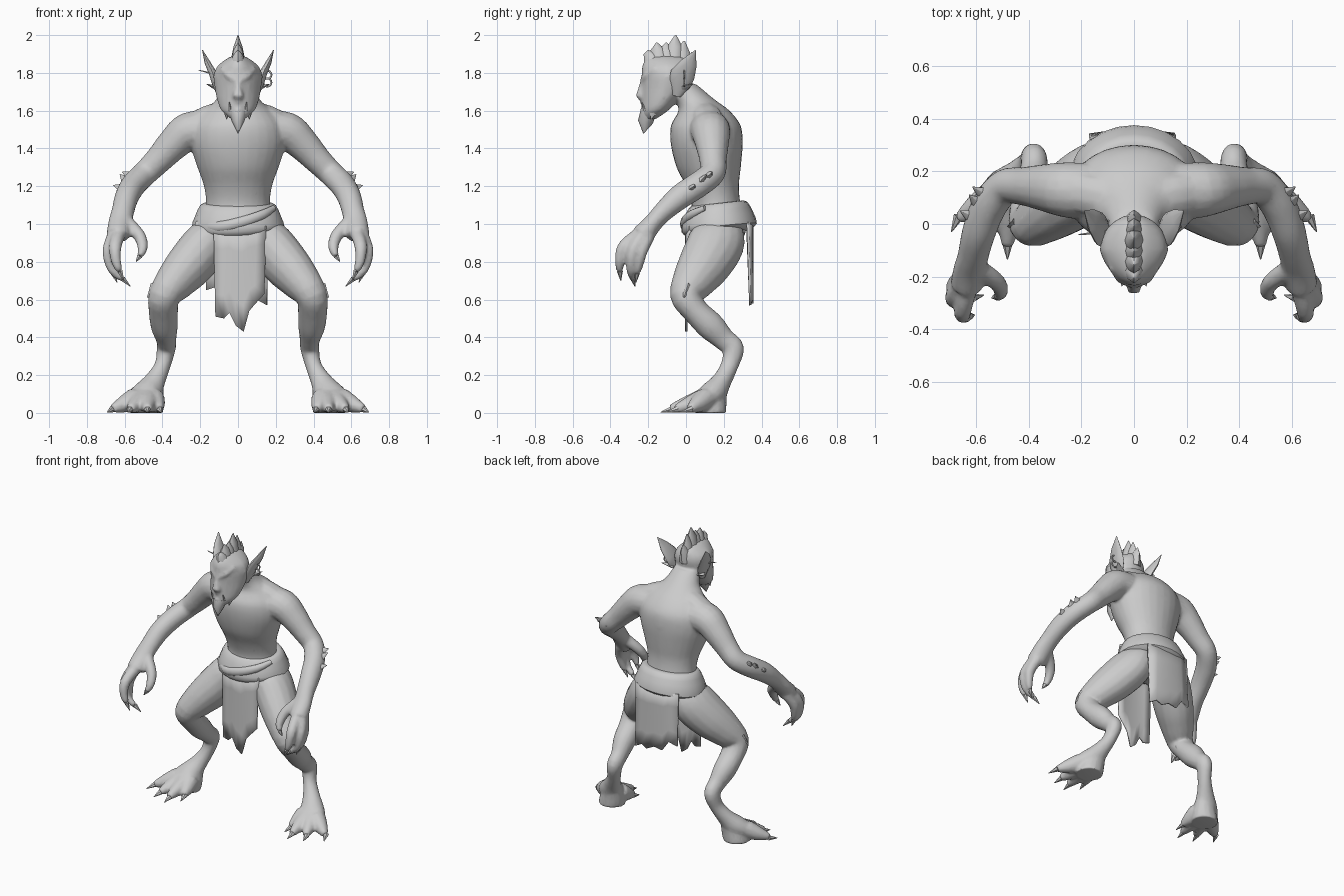
import bpy, bmesh, math
from mathutils import Vector

default = bpy.data.objects.get("Cube")
if default:
    bpy.data.objects.remove(default, do_unlink=True)

# One plain colour for the whole figure
grey = bpy.data.materials.new("plain grey")
grey.use_nodes = True
grey.diffuse_color = (0.6, 0.6, 0.6, 1)
for node in grey.node_tree.nodes:
    if node.type == 'BSDF_PRINCIPLED':
        node.inputs["Base Color"].default_value = grey.diffuse_color
        node.inputs["Roughness"].default_value = 0.8

X, Y = Vector((1, 0, 0)), Vector((0, 1, 0))


def refine(rings, steps):
    """Smooth in-between rings along the path."""
    result = []
    last = len(rings) - 1
    for i in range(last):
        a, b, c, d = (rings[min(max(j, 0), last)] for j in range(i - 1, i + 3))
        for s in range(steps):
            t = s / steps
            result.append([q + t / 2 * (r - p + t * (2 * p - 5 * q + 4 * r - w + t * (3 * (q - r) + w - p)))
                           for p, q, r, w in zip(a, b, c, d)])
    return result + [rings[-1]]


def loft(bm, rings, sides=10, ref=X, flat=False, sign=1, steps=1):
    """Closed tube through rings of (x, y, z, width, depth)."""
    rings = refine(rings, steps)
    centres = [Vector(r[:3]) for r in rings]
    loops = []
    for i, ring in enumerate(rings):
        along = centres[min(i + 1, len(rings) - 1)] - centres[max(i - 1, 0)]
        along = Vector((0, 0, 1)) if flat else along.normalized()
        side = (ref - along * ref.dot(along)).normalized()
        other = along.cross(side)
        loop = []
        for k in range(sides):
            a = math.tau * k / sides
            p = centres[i] + side * ring[3] * math.cos(a) + other * ring[4] * math.sin(a)
            loop.append(bm.verts.new((p.x * sign, p.y, max(p.z, 0))))
        loops.append(loop)
    for low, high in zip(loops, loops[1:]):
        for k in range(sides):
            n = (k + 1) % sides
            bm.faces.new((low[k], low[n], high[n], high[k]))
    bm.faces.new(loops[0])
    bm.faces.new(loops[-1])


def both(bm, rings, **options):
    """The same tube on the left and on the right."""
    for sign in (1, -1):
        loft(bm, rings, sign=sign, **options)


def column(rows):
    """Rows of (z, y, width, depth) as rings on the centre line."""
    return [(0, y, z, w, d) for z, y, w, d in rows]


def finger(points, radii):
    """Rings of a round tube from points and radii."""
    return [(*p, r, r) for p, r in zip(points, radii)]


def spike(base, tip, width, depth):
    """Rings of a sharp spike."""
    return [(*base, width, depth), (*tip, .002, .002)]


def finish(name, bm, angle=50):
    bmesh.ops.recalc_face_normals(bm, faces=bm.faces)
    mesh = bpy.data.meshes.new(name)
    bm.to_mesh(mesh)
    bm.free()
    mesh.materials.append(grey)
    obj = bpy.data.objects.new(name, mesh)
    bpy.context.collection.objects.link(obj)
    bpy.ops.object.select_all(action='DESELECT')
    obj.select_set(True)
    bpy.context.view_layer.objects.active = obj
    bpy.ops.object.shade_smooth_by_angle(angle=math.radians(angle))
    return obj


# Skull, wedge-shaped towards the face
body = bmesh.new()
skull = column([
    (1.555, -.195, .045, .035), (1.6, -.165, .1, .07), (1.66, -.135, .118, .1),
    (1.72, -.11, .125, .125), (1.78, -.1, .13, .135), (1.83, -.1, .114, .133),
    (1.87, -.1, .068, .115), (1.89, -.105, .03, .07)])
loft(body, skull, sides=20, flat=True, steps=3)
for v in body.verts:
    v.co.x *= 1 - 2 * max(-.1 - v.co.y, 0)

# Torso
torso = column([
    (.9, .17, .13, .12), (.98, .17, .19, .15), (1.1, .16, .17, .13),
    (1.2, .14, .18, .14), (1.3, .12, .215, .17), (1.42, .11, .25, .19),
    (1.52, .105, .24, .185), (1.6, .095, .18, .135), (1.66, .045, .115, .105),
    (1.74, -.03, .085, .085)])
loft(body, torso, sides=28, flat=True, steps=4)

# Nose, lips, eyes, brows and cheeks
loft(body, [(0, -.22, 1.79, .015, .015), (0, -.235, 1.72, .018, .018), (0, -.248, 1.68, .03, .02),
            (0, -.225, 1.655, .02, .015)])
for height, reach in ((1.592, -.235), (1.64, -.23)):
    loft(body, [(-.055, -.195, height, .012, .012), (0, reach, height + .005, .016, .012),
                (.055, -.195, height, .012, .012)], ref=Y)
both(body, finger([(.03, -.215, 1.735), (.055, -.2, 1.742), (.08, -.165, 1.755)], (.008, .014, .008)), ref=Y)
both(body, finger([(.012, -.23, 1.76), (.05, -.21, 1.785), (.09, -.16, 1.825)], (.014, .018, .012)), ref=Y)
both(body, finger([(.03, -.205, 1.68), (.06, -.18, 1.7), (.1, -.13, 1.72)], (.018, .022, .015)), ref=Y)

# Shoulders and arms
both(body, [(.04, .09, 1.61, .07, .05), (.16, .11, 1.575, .08, .055), (.27, .13, 1.51, .08, .06)],
     ref=Y, steps=3)
arm = [
    (.14, .12, 1.5, .11, .1), (.26, .13, 1.49, .105, .102), (.34, .138, 1.425, .09, .088),
    (.42, .143, 1.34, .073, .074), (.49, .14, 1.27, .068, .067), (.55, .068, 1.21, .069, .067),
    (.588, -.03, 1.145, .066, .064), (.61, -.12, 1.065, .054, .06),
    (.622, -.17, 1.01, .05, .064), (.635, -.23, .94, .06, .062)]
both(body, arm, sides=16, ref=Y, steps=4)

# Thumb and three hooked fingers
digits = [
    [(.59, -.17, 1.01), (.52, -.22, .935), (.505, -.26, .87), (.52, -.275, .83)],
    [(.63, -.24, .95), (.65, -.33, .88), (.645, -.35, .8), (.625, -.35, .75)],
    [(.65, -.22, .95), (.685, -.28, .86), (.665, -.29, .76), (.61, -.28, .71)],
    [(.65, -.2, .94), (.68, -.235, .86), (.675, -.25, .79), (.66, -.26, .74)]]
for points in digits:
    both(body, finger(points, (.038, .034, .027, .018)), ref=Y, steps=3)

# Legs with a raised hock
leg = [
    (.1, .17, .98, .1, .13), (.16, .16, .9, .125, .15), (.25, .1, .79, .125, .14),
    (.33, .04, .7, .107, .115), (.39, 0, .62, .085, .085), (.395, .05, .54, .078, .07),
    (.39, .13, .46, .072, .075), (.38, .2, .39, .054, .06), (.38, .25, .34, .05, .058),
    (.4, .23, .25, .043, .047), (.44, .19, .17, .057, .052), (.48, .14, .1, .085, .07),
    (.5, .08, .06, .115, .055)]
both(body, leg, sides=16, steps=4)

# Heels and splayed toes
both(body, [(.45, .17, .14, .055, .05), (.475, .14, .05, .085, .075), (.485, .13, 0, .09, .085)],
     sides=14, flat=True)
toes = [(.415, -.01), (.48, -.085), (.57, -.055), (.665, .02)]
for x, y in toes:
    start = (.48 + (x - .5) * .4, .1, .075)
    middle = ((start[0] + x) / 2, (start[1] + y) / 2, .045)
    both(body, finger([start, middle, (x, y, .022)], (.06, .047, .022)), steps=2)

skin = finish("body", body)
remesh = skin.modifiers.new("fuse", 'REMESH')
remesh.mode = 'VOXEL'
remesh.voxel_size = .01
remesh.use_smooth_shade = True
soften = skin.modifiers.new("soften", 'SMOOTH')
soften.factor = .5
soften.iterations = 5
reduce = skin.modifiers.new("reduce", 'DECIMATE')
reduce.ratio = .3

# Claws on the fingers and toes
claws = bmesh.new()
for points, tip in zip(digits, [(.54, -.28, .8), (.605, -.345, .7), (.57, -.27, .67), (.64, -.265, .69)]):
    both(claws, spike(points[-1], tip, .016, .016), ref=Y, sides=6)
for x, y in toes:
    both(claws, spike((x, y + .01, .02), (x + (x - .48) * .15, y - .05, .003), .02, .018), sides=6)
finish("claws", claws)

# Fins on the elbows and small spurs on the knees
spurs = bmesh.new()
for base, tip in [((.54, .1, 1.24), (.612, .14, 1.275)), ((.565, .06, 1.21), (.625, .11, 1.262)),
                  ((.58, .01, 1.18), (.66, .05, 1.205)), ((.43, 0, .645), (.48, -.01, .612))]:
    both(spurs, spike(base, tip, .055, .035), sides=6)
finish("spurs", spurs)

# Crest: a jagged fin of flattened spikes along the skull
crest = bmesh.new()
for y, tip_y, tip_z in [(-.165, -.2, 1.92), (-.135, -.155, 1.96), (-.1, -.105, 1.96),
                        (-.065, -.055, 2), (-.03, -.01, 1.97), (-.01, .035, 1.91)]:
    top = 1.84 - max(y + .07, 0)
    loft(crest, [(0, y, top, .045, .055), (0, (y + tip_y) / 2, (top + tip_z) / 2 + .02, .024, .042),
                 (0, tip_y, tip_z, .002, .004)], sides=8, flat=True)
finish("crest", crest)

# Goatee, jaw tufts and tusks
beard = bmesh.new()
loft(beard, [(0, -.2, 1.59, .05, .042), (0, -.215, 1.54, .032, .04), (0, -.225, 1.48, .002, .002)], sides=8)
both(beard, spike((.06, -.165, 1.62), (.06, -.185, 1.555), .026, .04), sides=6)
finish("beard", beard)
tusks = bmesh.new()
both(tusks, spike((.042, -.215, 1.6), (.046, -.235, 1.645), .01, .01), sides=6)
finish("tusks", tusks)

# Pointed ears with lobe spikes
ears = bmesh.new()
both(ears, [(.095, -.05, 1.68, .025, .015), (.118, -.03, 1.75, .06, .022),
            (.13, -.018, 1.79, .066, .022), (.16, .015, 1.85, .045, .016),
            (.188, .05, 1.92, .002, .002)], ref=Y)
both(ears, spike((.11, -.01, 1.72), (.165, .035, 1.74), .03, .015), ref=Y, sides=6)
finish("ears", ears)

# Ear ornaments: a pin on the right, two rings on the left
pin = bmesh.new()
loft(pin, spike((-.11, -.03, 1.79), (-.21, -.04, 1.815), .008, .008), ref=Y, sides=6)
finish("ear_pin", pin)
for number, height in enumerate((1.75, 1.79)):
    bpy.ops.mesh.primitive_torus_add(location=(.155, -.01, height), rotation=(math.pi / 2, 0, 0),
                                     major_radius=.022, minor_radius=.005,
                                     major_segments=14, minor_segments=6)
    ring = bpy.context.object
    ring.name = f"ear_ring_{number}"
    ring.data.materials.append(grey)
    bpy.ops.object.shade_smooth()

# Sash around the hips, higher at the back, with a slanting fold in front
sash = bmesh.new()
loft(sash, column([(.95, .17, .2, .165), (.98, .175, .245, .2), (1.04, .17, .228, .187),
                   (1.1, .17, .2, .155), (1.11, .165, .17, .13)]), sides=24, flat=True, steps=2)
for v in sash.verts:
    v.co.z += .11 * (v.co.y - .17) + .04 * v.co.x * (v.co.z < 1)
loft(sash, [(-.215, .11, .99, .02, .03), (-.1, .01, .985, .025, .03), (.02, -.008, 1.01, .022, .03),
            (.13, .03, 1.05, .02, .025), (.19, .1, 1.085, .012, .015)], ref=Y, steps=3)
finish("sash", sash)


def cloth(name, columns, top, depth, bow, rows=5):
    """Hanging cloth from columns of (top x, bottom x, bottom z)."""
    bm = bmesh.new()
    grid = []
    for x0, x1, low in columns:
        strip = []
        for r in range(rows):
            t = r / (rows - 1)
            x = x0 + (x1 - x0) * t
            strip.append(bm.verts.new((x, depth + bow * x * x * (1 - t / 2), top + (low - top) * t)))
        grid.append(strip)
    for a, b in zip(grid, grid[1:]):
        for r in range(rows - 1):
            bm.faces.new((a[r], b[r], b[r + 1], a[r + 1]))
    obj = finish(name, bm)
    shell = obj.modifiers.new("thickness", 'SOLIDIFY')
    shell.thickness = .012


# Ragged loincloth, front and back
cloth("front_cloth", [(-.13, -.12, .51), (-.08, -.075, .5), (-.05, -.045, .53), (-.02, -.01, .46),
                      (.02, .03, .43), (.06, .06, .54), (.1, .085, .57), (.15, .14, .63)], .99, -.005, 1)
cloth("back_cloth", [(-.17, -.17, .65), (-.1, -.11, .67), (-.07, -.06, .6), (0, 0, .61),
                     (.06, .06, .58), (.09, .1, .6), (.16, .155, .57)], 1.01, .358, -1)
